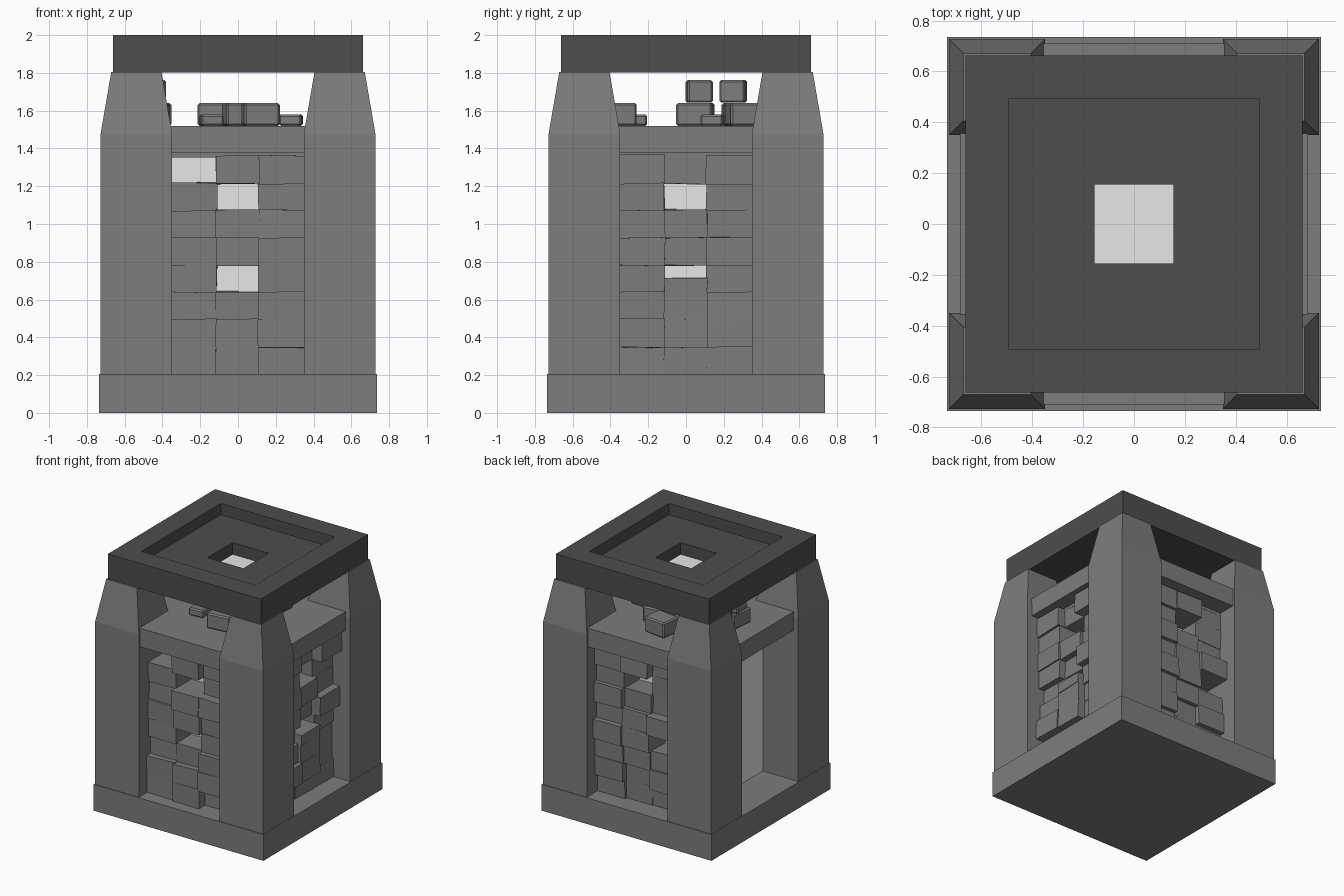
import bpy, bmesh, random
from math import pi, radians
from mathutils import Matrix, Vector

random.seed(7)
cube = bpy.data.objects.get("Cube")
if cube:
    bpy.data.objects.remove(cube, do_unlink=True)


def material(name, value):
    m = bpy.data.materials.new(name)
    m.use_nodes = True
    colour = (value, value, value, 1)
    m.diffuse_color = colour
    m.node_tree.nodes["Principled BSDF"].inputs["Base Color"].default_value = colour
    return m


stone = material("grey stone", 0.205)
dark = material("dark stone", 0.075)
pale = material("pale core", 0.8)


def finish(name, bm, *mats):
    mesh = bpy.data.meshes.new(name)
    bm.to_mesh(mesh)
    bm.free()
    for m in mats:
        mesh.materials.append(m)
    obj = bpy.data.objects.new(name, mesh)
    bpy.context.collection.objects.link(obj)
    return obj


def add_box(bm, lo, hi):
    lo, hi = Vector(lo), Vector(hi)
    verts = bmesh.ops.create_cube(bm, size=1)["verts"]
    for v in verts:
        v.co = (lo + hi) / 2 + v.co * (hi - lo)
    return verts


def box(name, lo, hi, mat):
    bm = bmesh.new()
    add_box(bm, lo, hi)
    return finish(name, bm, mat)


# Base, shelf with its lower lip, and inner core
box("base", (-.735, -.735, 0), (.735, .735, .205), stone)
box("shelf", (-.685, -.71, 1.375), (.685, .71, 1.52), stone)
box("shelf_lip", (-.5, -.57, 1.352), (.57, .57, 1.38), stone)
box("inner_core", (-.42, -.42, .2), (.42, .42, 1.37), pale)

# Corner pillars: straight shaft with a tapered head
for name, sx, sy in (("front_left", 1, -1), ("front_right", -1, -1),
                     ("back_left", 1, 1), ("back_right", -1, 1)):
    bm = bmesh.new()
    mid = .538
    rings = []
    for half, z in ((.189, .2), (.189, 1.48), (.133, 1.805)):
        rings.append([bm.verts.new((sx * mid + a * half, sy * mid + b * half, z))
                      for a, b in ((-1, -1), (1, -1), (1, 1), (-1, 1))])
    for low, high in zip(rings, rings[1:]):
        for i in range(4):
            j = (i + 1) % 4
            bm.faces.new((low[i], low[j], high[j], high[i]))
    bm.faces.new(rings[0][::-1])
    bm.faces.new(rings[-1])
    bmesh.ops.recalc_face_normals(bm, faces=bm.faces)
    finish(name + "_pillar", bm, stone)

# Roof slab: square steps from the rim down to a pale panel
bm = bmesh.new()
rings = []
for half, z in ((.662, 1.802), (.662, 2), (.492, 2), (.492, 1.912), (.155, 1.912), (.155, 1.82)):
    rings.append([bm.verts.new((a * half, b * half, z))
                  for a, b in ((-1, -1), (1, -1), (1, 1), (-1, 1))])
for low, high in zip(rings, rings[1:]):
    for i in range(4):
        j = (i + 1) % 4
        bm.faces.new((low[i], low[j], high[j], high[i]))
bm.faces.new(rings[0][::-1])
bm.faces.new(rings[-1]).material_index = 1
finish("roof", bm, dark, pale)

# Loose brick walls, built facing the front and turned into place
columns = (-.35, -.115, .11, .35)
row_height = .1445


def brick_wall(name, turn, missing, short=()):
    bm = bmesh.new()
    for row in range(8):
        for col in range(3):
            if (row, col) in missing:
                continue
            z = .205 + row * row_height
            height = .075 if (row, col) in short else row_height
            front = -.61 + random.uniform(-.045, .045)
            verts = add_box(bm, (columns[col] - .003, front, z - .003),
                            (columns[col + 1] + .003, -.40, z + height + .003))
            for v in verts:
                v.co += Vector([random.uniform(-.004, .004) for _ in range(3)])
    bm.transform(Matrix.Rotation(turn, 4, "Z"))
    finish(name, bm, stone)


brick_wall("front_brick_wall", 0, {(7, 0), (6, 1), (3, 1)})
brick_wall("left_brick_wall", pi / 2, {(6, 1)}, {(3, 1)})
brick_wall("back_brick_wall", pi, {(6, 1), (3, 2)})


# Loose blocks lying on the shelf
def block(name, x, y, z, size, turn):
    half = Vector(size) / 2
    obj = box(name, -half, half, stone)
    obj.location = (x, y, z + half.z)
    obj.rotation_euler.z = radians(turn)
    bevel = obj.modifiers.new("chamfer", "BEVEL")
    bevel.width = .01
    bevel.segments = 1


shelf_top, layer = 1.52, 1.642
for x, y, turn in ((.12, -.35, 6), (-.11, .46, -8), (-.45, .05, 84), (-.44, .29, 95), (.02, .3, 10)):
    block("large_block", x, y, shelf_top, (.19, .16, .12), turn)
for x, y, turn in ((-.14, -.27, 5), (.28, .14, -4)):
    block("small_block", x, y, shelf_top, (.12, .12, .06), turn)
for y, turn in ((.07, 4), (.25, -5)):
    block("upper_block", -.46, y, layer, (.15, .135, .12), turn)
